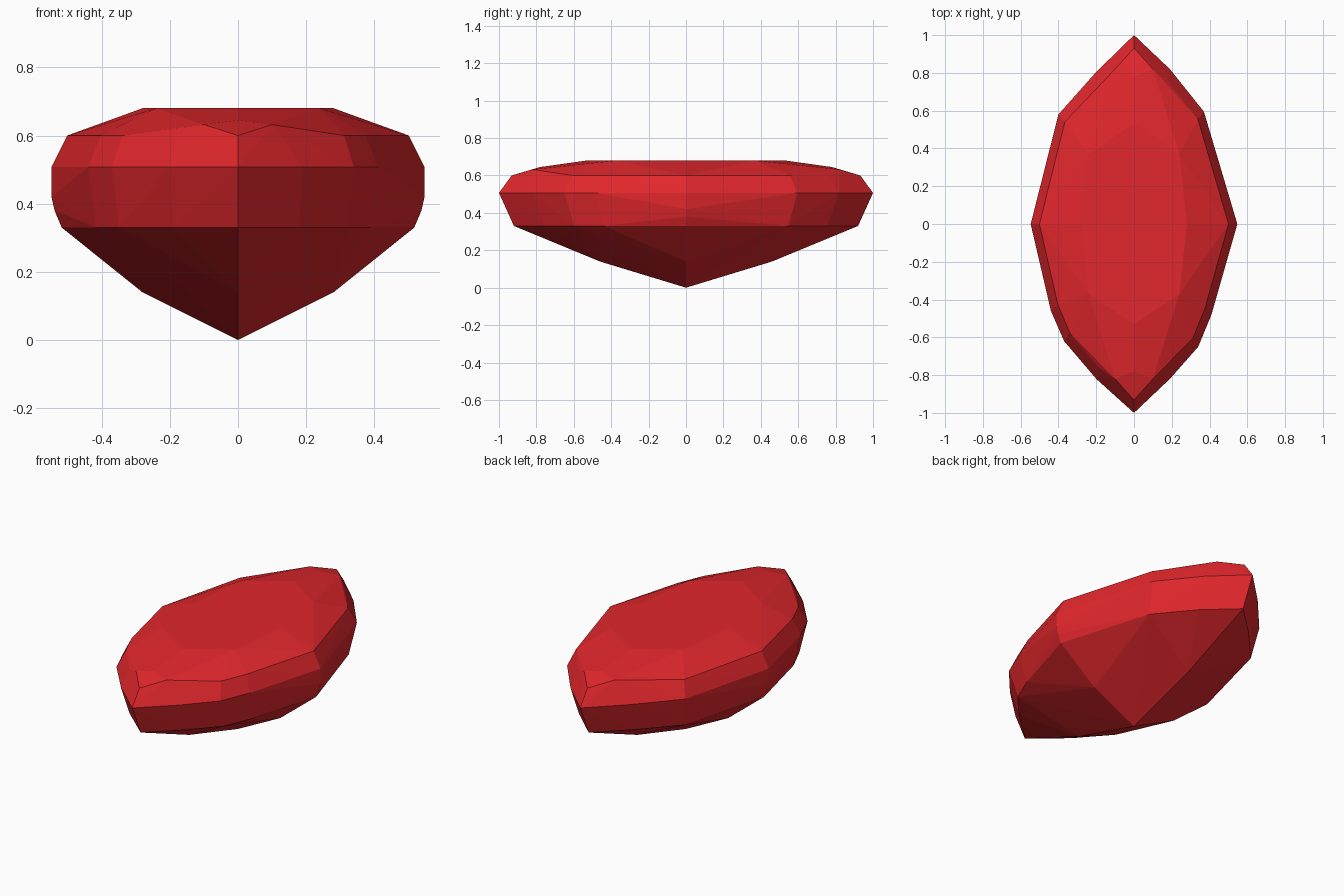
import bpy, bmesh, math

if "Cube" in bpy.data.objects:
    bpy.data.objects.remove(bpy.data.objects["Cube"])

# Girdle outline seen from above: right side back to front, then left side front to back
right = [(0, 1), (0.19, 0.82), (0.37, 0.595), (0.547, 0), (0.41, -0.48), (0.34, -0.65), (0.19, -0.82)]
left = [(0, -1), (-0.2, -0.82), (-0.37, -0.62), (-0.44, -0.46), (-0.547, 0), (-0.4, 0.58), (-0.2, 0.805)]
outline = right + left


def ring(z, sx, sy):
    return [(x * sx, y * sy, z) for x, y in outline]


def mirrored(points):
    return [(x * a, y * b, z) for x, y, z in points for a in (1, -1) for b in (1, -1)]


# Girdle band: lower edge, widest edge, and bulging sides
points = ring(0.33, 0.945, 0.92) + ring(0.507, 1, 1)
points += mirrored([(0.538, 0, 0.38), (0.547, 0, 0.42)])

# Crown: rim, end facets and flat table
points += ring(0.6, 0.915, 0.932)
points += mirrored([(0.1, 0.82, 0.632), (0, 0.78, 0.645),
                    (0.28, 0, 0.68), (0.24, 0.37, 0.68), (0, 0.53, 0.68)])

# Pavilion: mid corners and bottom point
points += mirrored([(0.28, 0, 0.14), (0, 0.46, 0.14)]) + [(0, 0, 0)]

# Cut stone as the convex shell around all facet corners
bm = bmesh.new()
for p in points:
    bm.verts.new(p)
bmesh.ops.remove_doubles(bm, verts=bm.verts[:], dist=0.001)
bmesh.ops.convex_hull(bm, input=bm.verts[:])
loose = [v for v in bm.verts if not v.link_faces]
bmesh.ops.delete(bm, geom=loose, context='VERTS')
bmesh.ops.dissolve_limit(bm, angle_limit=math.radians(1), verts=bm.verts[:], edges=bm.edges[:])
bmesh.ops.recalc_face_normals(bm, faces=bm.faces[:])
mesh = bpy.data.meshes.new("gemstone")
bm.to_mesh(mesh)
bm.free()
gem = bpy.data.objects.new("gemstone", mesh)
bpy.context.collection.objects.link(gem)

# Red material
red = bpy.data.materials.new("red")
red.diffuse_color = (0.75, 0.02, 0.025, 1)
red.use_nodes = True
red.node_tree.nodes["Principled BSDF"].inputs["Base Color"].default_value = red.diffuse_color
mesh.materials.append(red)
